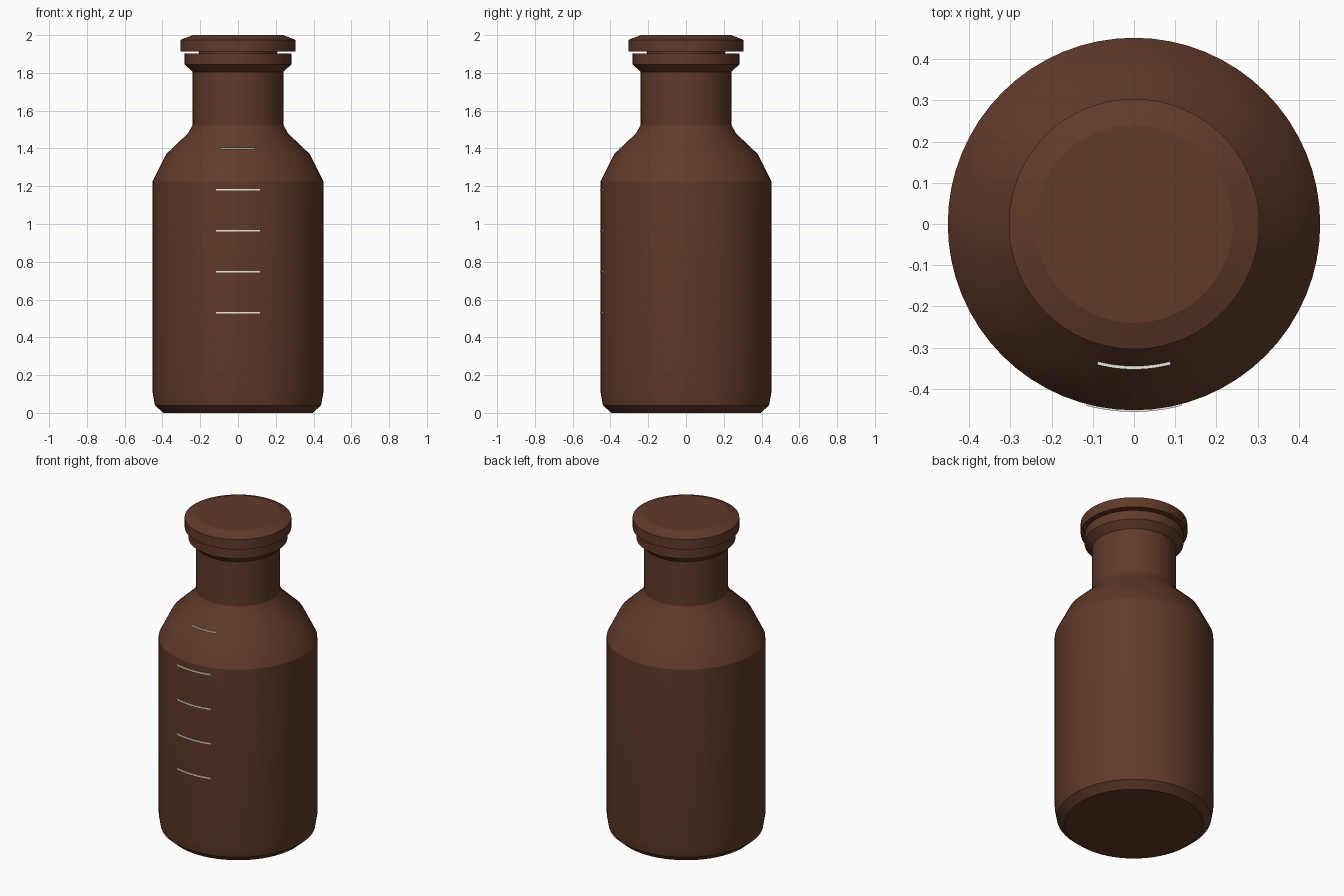
import bpy, bmesh, math

if "Cube" in bpy.data.objects:
    bpy.data.objects.remove(bpy.data.objects["Cube"])

SEG = 64


def material(name, rgb):
    m = bpy.data.materials.new(name)
    m.diffuse_color = (*rgb, 1)
    m.use_nodes = True
    m.node_tree.nodes["Principled BSDF"].inputs["Base Color"].default_value = m.diffuse_color
    return m


amber = material("amber_glass", (0.12, 0.043, 0.022))
white = material("white_print", (0.85, 0.85, 0.8))


def finish(name, bm, mat):
    bmesh.ops.recalc_face_normals(bm, faces=bm.faces)
    me = bpy.data.meshes.new(name)
    bm.to_mesh(me)
    bm.free()
    me.materials.append(mat)
    ob = bpy.data.objects.new(name, me)
    bpy.context.collection.objects.link(ob)
    bpy.context.view_layer.objects.active = ob
    bpy.ops.object.select_all(action='DESELECT')
    ob.select_set(True)
    bpy.ops.object.shade_smooth_by_angle(angle=math.radians(20))
    return ob


def lathe(name, profile, mat):
    """Revolve (radius, z) points around z, closing both ends flat."""
    bm = bmesh.new()
    rings = [[bm.verts.new((r * math.cos(2 * math.pi * i / SEG),
                            r * math.sin(2 * math.pi * i / SEG), z))
              for i in range(SEG)] for r, z in profile]
    for a, b in zip(rings, rings[1:]):
        for i in range(SEG):
            j = (i + 1) % SEG
            bm.faces.new((a[i], a[j], b[j], b[i]))
    bm.faces.new(rings[0][::-1])
    bm.faces.new(rings[-1])
    return finish(name, bm, mat)


def arc_mark(name, radius, z, half=math.radians(14.7), n=12, t=0.004):
    """Thin square-section band bent around the front of the bottle."""
    bm = bmesh.new()
    loops = []
    for i in range(n + 1):
        a = -math.pi / 2 - half + 2 * half * i / n
        loops.append([bm.verts.new(((radius + dr) * math.cos(a),
                                    (radius + dr) * math.sin(a), z + dz))
                      for dr, dz in ((-t, -t), (t, -t), (t, t), (-t, t))])
    for a, b in zip(loops, loops[1:]):
        for k in range(4):
            m = (k + 1) % 4
            bm.faces.new((a[k], a[m], b[m], b[k]))
    bm.faces.new(loops[0])
    bm.faces.new(loops[-1])
    return finish(name, bm, mat=white)


# Bottle: base, body, shoulder, neck, flared lip and neck bore
lathe("bottle", [(0.395, 0), (0.44, 0.04), (0.452, 0.11), (0.452, 1.225),
                 (0.38, 1.37), (0.265, 1.48), (0.24, 1.525), (0.24, 1.805),
                 (0.282, 1.845), (0.282, 1.903), (0.212, 1.903),
                 (0.19, 1.52)], amber)

# Stopper: tapered plug under a wide bevelled cap
lathe("stopper", [(0.185, 1.55), (0.208, 1.912), (0.304, 1.912),
                  (0.304, 1.975), (0.24, 2.0)], amber)

# Graduation marks up the front, the last one on the shoulder
for i in range(5):
    arc_mark(f"graduation_mark_{i + 1}", 0.349 if i == 4 else 0.452,
             0.53 + 0.2175 * i)
